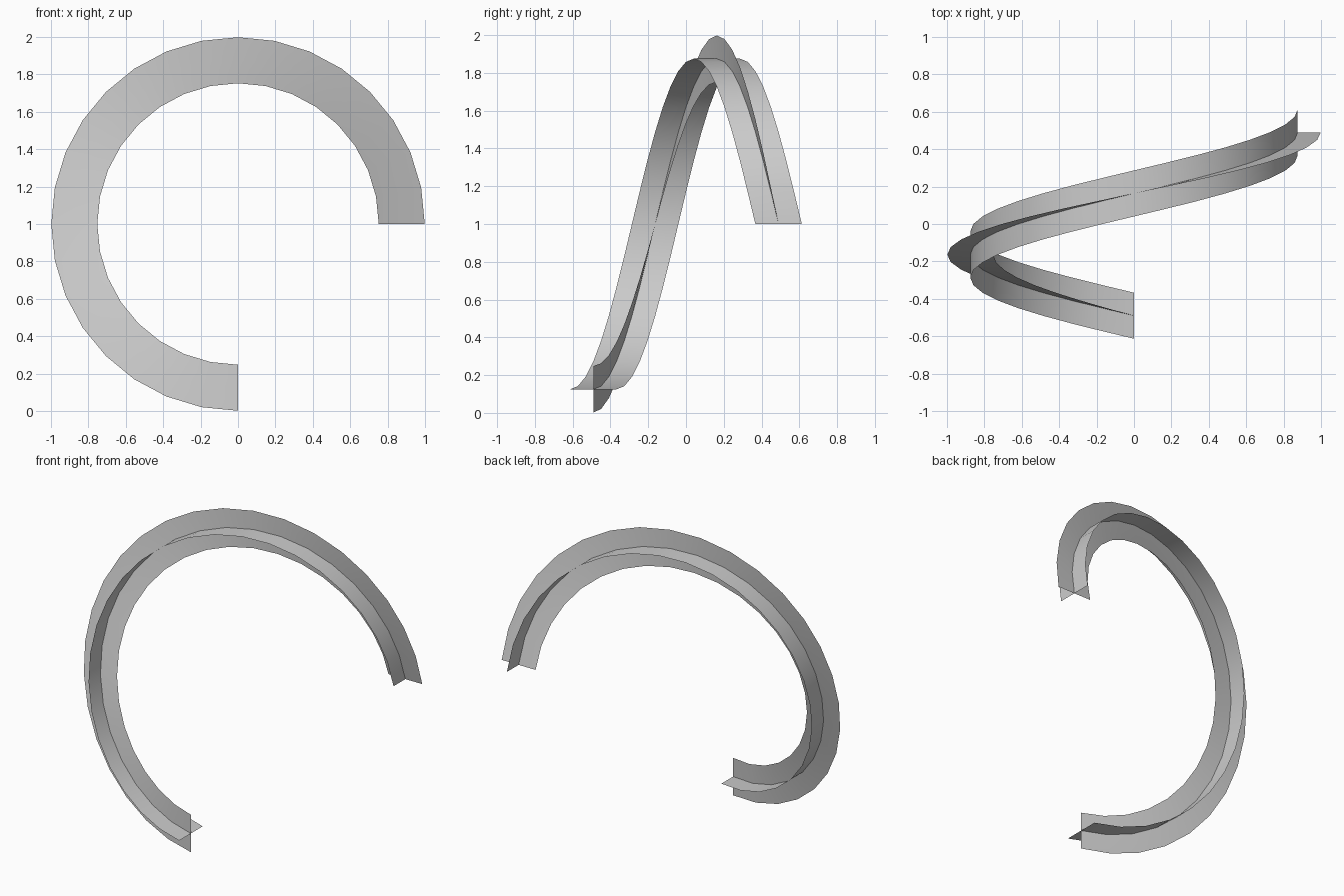
import bpy
import bmesh
from math import radians
from mathutils import Vector

if "Cube" in bpy.data.objects:
    bpy.data.objects.remove(bpy.data.objects["Cube"], do_unlink=True)

STEPS = 24
SWEEP = radians(270)
RADIUS = 0.875      # middle of the cross section
HALF = 0.123        # half width of each ribbon
PITCH = 0.98        # travel along y over the whole sweep
CENTRE = Vector((0, 0, 1))

grey = bpy.data.materials.new("light_grey")
grey.use_nodes = True
colour = (0.6, 0.6, 0.6, 1)
grey.diffuse_color = colour
grey.node_tree.nodes["Principled BSDF"].inputs["Base Color"].default_value = colour


def helix_ribbon(name, across):
    """Sweep a straight three-point profile along the helix."""
    start = Vector((0, -PITCH / 2, 1 - RADIUS))
    bm = bmesh.new()
    verts = [bm.verts.new(start + across * s) for s in (-HALF, 0, HALF)]
    edges = [bm.edges.new(pair) for pair in zip(verts, verts[1:])]
    bmesh.ops.spin(bm, geom=verts + edges, cent=CENTRE, axis=(0, 1, 0),
                   dvec=(0, PITCH / STEPS, 0), angle=SWEEP, steps=STEPS)
    bmesh.ops.recalc_face_normals(bm, faces=bm.faces)
    for face in bm.faces:
        face.smooth = True
    mesh = bpy.data.meshes.new(name)
    bm.to_mesh(mesh)
    bm.free()
    mesh.materials.append(grey)
    ribbon = bpy.data.objects.new(name, mesh)
    bpy.context.collection.objects.link(ribbon)


# Two ribbons crossing along their middle line
helix_ribbon("radial_ribbon", Vector((0, 0, 1)))
helix_ribbon("axial_ribbon", Vector((0, 1, 0)))
